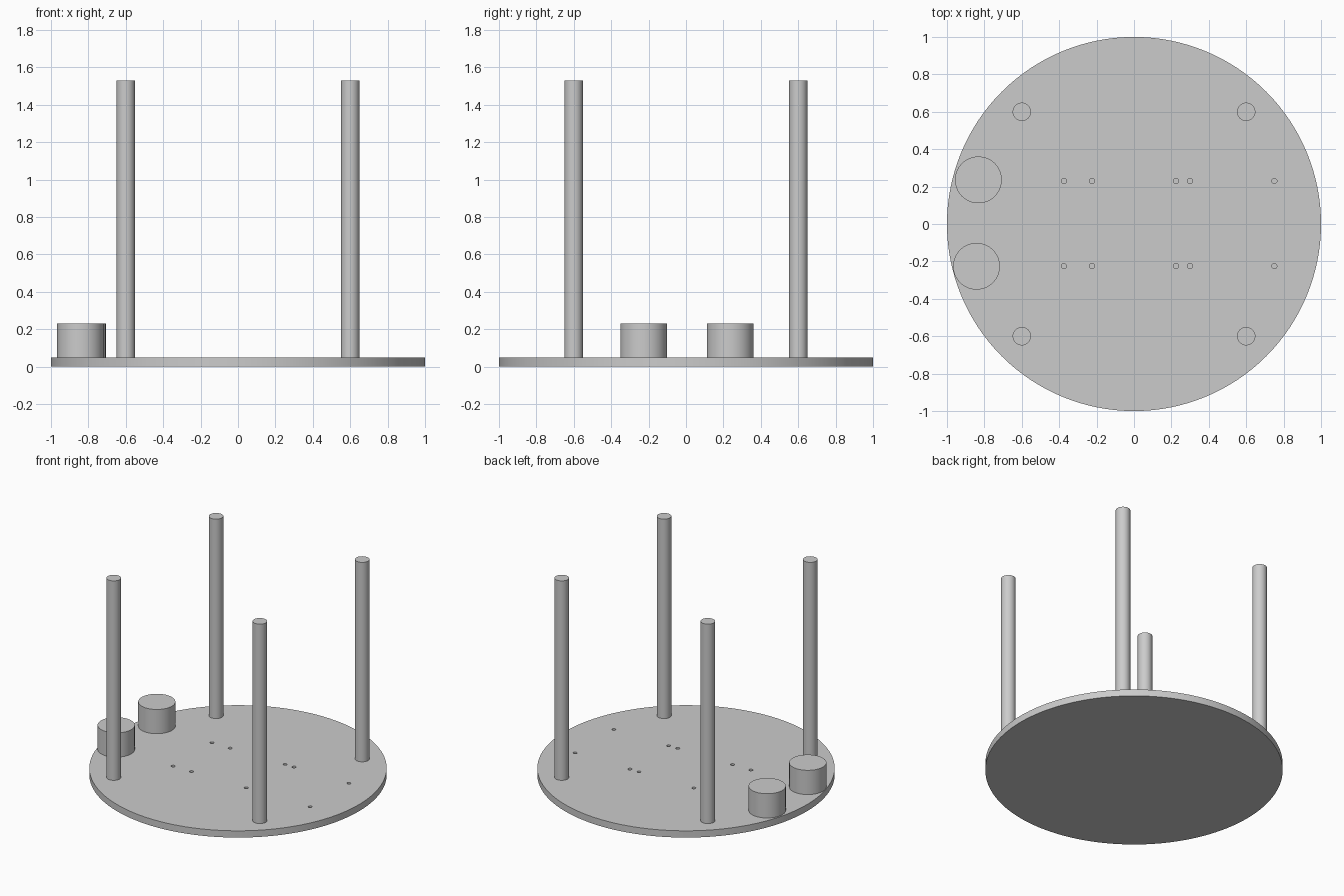
import bpy
from math import radians

cube = bpy.data.objects.get("Cube")
if cube:
    bpy.data.objects.remove(cube, do_unlink=True)

# Single grey material
grey = bpy.data.materials.new("plain_grey")
grey.use_nodes = True
grey.diffuse_color = (0.6, 0.6, 0.6, 1)
grey.node_tree.nodes["Principled BSDF"].inputs["Base Color"].default_value = (0.6, 0.6, 0.6, 1)


def cylinder(name, x, y, radius, bottom, top, sides=64):
    bpy.ops.mesh.primitive_cylinder_add(
        vertices=sides, radius=radius, depth=top - bottom,
        location=(x, y, (top + bottom) / 2))
    obj = bpy.context.object
    obj.name = name
    obj.data.materials.append(grey)
    bpy.ops.object.shade_smooth_by_angle(angle=radians(30))
    return obj


PLATE_TOP = 0.05

# Round base plate
plate = cylinder("base_plate", 0, 0, 1, 0, PLATE_TOP, 128)

# Two rows of blind screw holes, cut from the top
holes = []
for y in (-0.225, 0.23):
    for x in (-0.375, -0.225, 0.225, 0.3, 0.75):
        holes.append(cylinder("hole_cutter", x, y, 0.014, 0.012, 0.1, 24))
bpy.ops.object.select_all(action="DESELECT")
for hole in holes:
    hole.select_set(True)
bpy.context.view_layer.objects.active = holes[0]
bpy.ops.object.join()
cutter = bpy.context.object
cutter.name = "screw_hole_cutters"

cut = plate.modifiers.new("screw_holes", "BOOLEAN")
cut.operation = "DIFFERENCE"
cut.solver = "EXACT"
cut.object = cutter
bpy.ops.object.select_all(action="DESELECT")
plate.select_set(True)
bpy.context.view_layer.objects.active = plate
bpy.ops.object.modifier_apply(modifier=cut.name)
bpy.ops.object.shade_smooth_by_angle(angle=radians(30))
bpy.data.objects.remove(cutter, do_unlink=True)

# Four tall posts
for side, x in (("right", -0.6), ("left", 0.6)):
    for end, y in (("front", -0.6), ("back", 0.6)):
        cylinder(f"{end}_{side}_post", x, y, 0.049, PLATE_TOP, 1.53, 48)

# Two short drums at the rim
cylinder("front_drum", -0.842, -0.226, 0.125, PLATE_TOP, 0.23)
cylinder("back_drum", -0.832, 0.236, 0.125, PLATE_TOP, 0.23)
